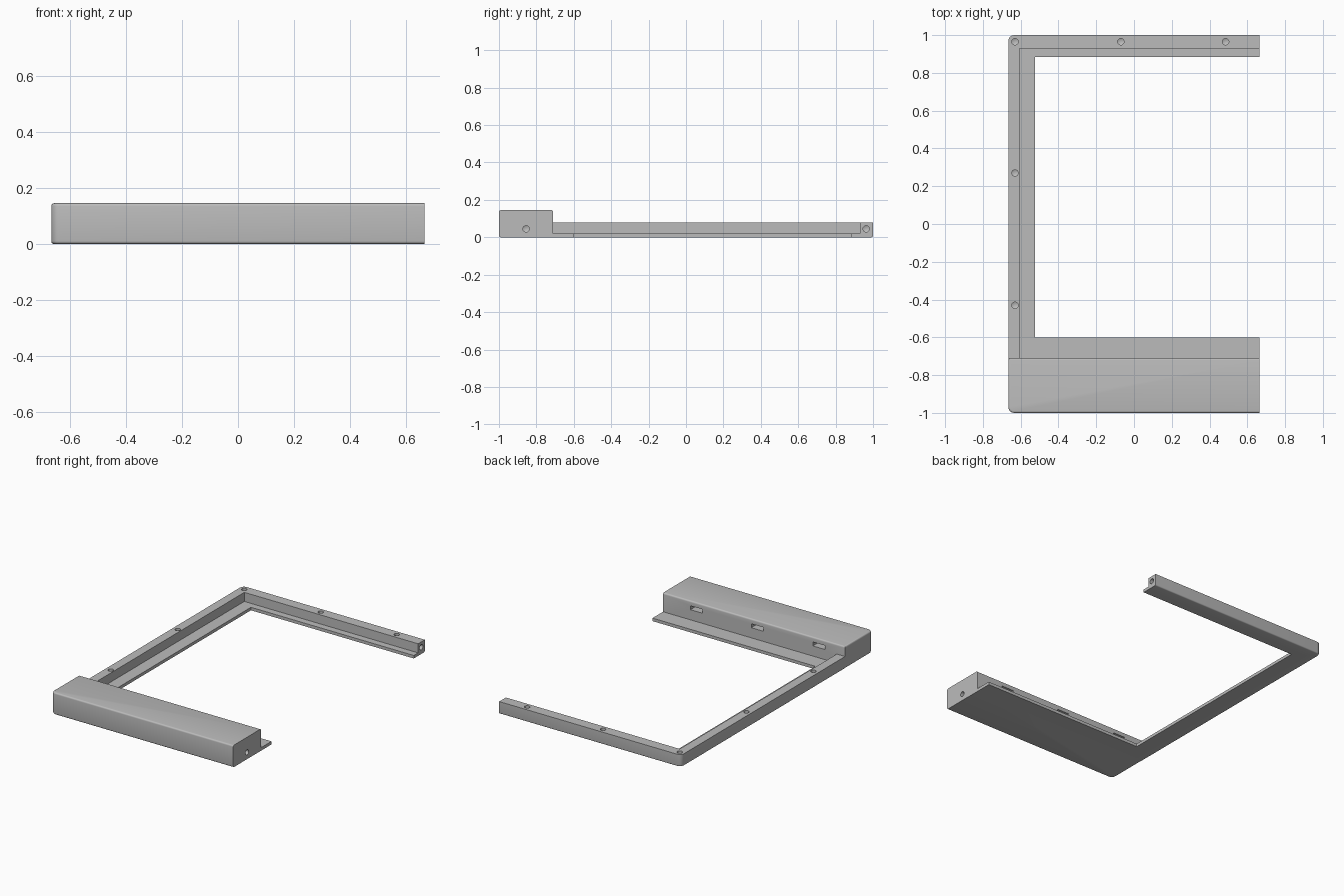
import bpy, bmesh, math
from mathutils import Matrix, Vector

cube = bpy.data.objects.get("Cube")
if cube:
    bpy.data.objects.remove(cube)

X, Y = 0.665, 1.0            # half width and half length
WALL_X, WALL_Y = -0.605, 0.93  # inner faces of the rails
BLOCK_Y = -0.71              # back face of the front block
EPS = 1e-4

grey = bpy.data.materials.new("plain grey")
grey.use_nodes = True
grey.diffuse_color = (0.5, 0.5, 0.5, 1)
grey.node_tree.nodes["Principled BSDF"].inputs["Base Color"].default_value = (0.5, 0.5, 0.5, 1)


def make_object(name, bm):
    bmesh.ops.recalc_face_normals(bm, faces=bm.faces)
    mesh = bpy.data.meshes.new(name)
    bm.to_mesh(mesh)
    bm.free()
    mesh.materials.append(grey)
    obj = bpy.data.objects.new(name, mesh)
    bpy.context.collection.objects.link(obj)
    return obj


def extrude_outline(points, height):
    bm = bmesh.new()
    face = bm.faces.new([bm.verts.new((x, y, 0)) for x, y in points])
    top = bmesh.ops.extrude_face_region(bm, geom=[face])["geom"]
    verts = [v for v in top if isinstance(v, bmesh.types.BMVert)]
    bmesh.ops.translate(bm, verts=verts, vec=(0, 0, height))
    bmesh.ops.recalc_face_normals(bm, faces=bm.faces)
    return bm


def round_edges(bm, rule, radius):
    edges = [e for e in bm.edges if rule(e.verts[0].co, e.verts[1].co)]
    bmesh.ops.bevel(bm, geom=edges, offset=radius, segments=4, profile=0.5, affect="EDGES")


def corner_rule(y):
    return lambda a, b: all(abs(p.x + X) < EPS and abs(p.y - y) < EPS for p in (a, b))


def horizontal(a, b, z):
    return abs(a.z - z) < EPS and abs(b.z - z) < EPS


def drill(bm, position, direction, depth=0.05, radius=0.017):
    """Blind hole with a pointed bottom, entering along direction."""
    d = Vector(direction)
    turn = d.to_track_quat("Z", "Y").to_matrix().to_4x4()
    start = Vector(position) - d * 0.02
    centre = start + d * (depth + 0.02) / 2
    verts = bmesh.ops.create_cone(bm, cap_ends=True, segments=24, radius1=radius, radius2=radius,
                                  depth=depth + 0.02, matrix=Matrix.Translation(centre) @ turn)["verts"]
    caps = [f for f in {f for v in verts for f in v.link_faces}
            if len(f.verts) == 24 and (f.calc_center_median() - centre).dot(d) > 0]
    tip = bmesh.ops.poke(bm, faces=caps)["verts"]
    bmesh.ops.translate(bm, verts=tip, vec=d * 0.008)


def cut(obj, cutter_bm):
    cutter = make_object(obj.name + "_cutter", cutter_bm)
    cutter.hide_render = True
    mod = obj.modifiers.new("holes", "BOOLEAN")
    mod.operation, mod.solver, mod.object = "DIFFERENCE", "EXACT", cutter
    bpy.context.view_layer.objects.active = obj
    bpy.ops.object.modifier_apply(modifier=mod.name)
    bpy.data.objects.remove(cutter)


# Front block, rounded on every edge but the open end
H = 0.145
bm = extrude_outline([(-X, -Y), (X, -Y), (X, BLOCK_Y), (-X, BLOCK_Y)], H)
round_edges(bm, corner_rule(-Y), 0.03)


def block_rim(a, b):
    at_end = a.x > X - EPS and b.x > X - EPS
    at_back = a.y > BLOCK_Y - EPS and b.y > BLOCK_Y - EPS
    return not at_end and (horizontal(a, b, H) or (horizontal(a, b, 0) and not at_back))


round_edges(bm, block_rim, 0.01)
front_block = make_object("front_block", bm)

# Slots in the back of the block and a pin hole in its end
holes = bmesh.new()
for x in (0.42, -0.025, -0.475):
    bmesh.ops.create_cube(holes, size=1, matrix=Matrix.Translation((x, BLOCK_Y - 0.02, 0.1))
                          @ Matrix.Diagonal((0.09, 0.06, 0.026, 1)))
drill(holes, (X, -0.855, 0.045), (-1, 0, 0))
cut(front_block, holes)

# Left and back rail
bm = extrude_outline([(-X, BLOCK_Y), (WALL_X, BLOCK_Y), (WALL_X, WALL_Y),
                      (X, WALL_Y), (X, Y), (-X, Y)], 0.08)
round_edges(bm, corner_rule(Y), 0.03)


def rail_rim(a, b):
    mid = (a + b) / 2
    outside = mid.x < -X + 0.03 or mid.y > Y - 0.03
    at_end = abs(a.x - b.x) < EPS and mid.x > 0
    return horizontal(a, b, 0) and outside and not at_end


round_edges(bm, rail_rim, 0.008)
rail = make_object("side_and_back_rail", bm)

# Screw holes along the rail and a pin hole in its end
holes = bmesh.new()
for x, y in [(-0.63, 0.965), (-0.07, 0.965), (0.485, 0.965), (-0.63, 0.27), (-0.63, -0.43)]:
    drill(holes, (x, y, 0.08), (0, 0, -1))
drill(holes, (X, 0.963, 0.045), (-1, 0, 0))
cut(rail, holes)

# Thin ledge running round the inside
ledge = make_object("inner_ledge", extrude_outline(
    [(X, BLOCK_Y), (X, -0.6), (-0.525, -0.6), (-0.525, 0.885),
     (X, 0.885), (X, WALL_Y), (WALL_X, WALL_Y), (WALL_X, BLOCK_Y)], 0.02))

for obj in (front_block, rail, ledge):
    bpy.ops.object.select_all(action="DESELECT")
    obj.select_set(True)
    bpy.context.view_layer.objects.active = obj
    bpy.ops.object.shade_smooth_by_angle(angle=math.radians(30))
